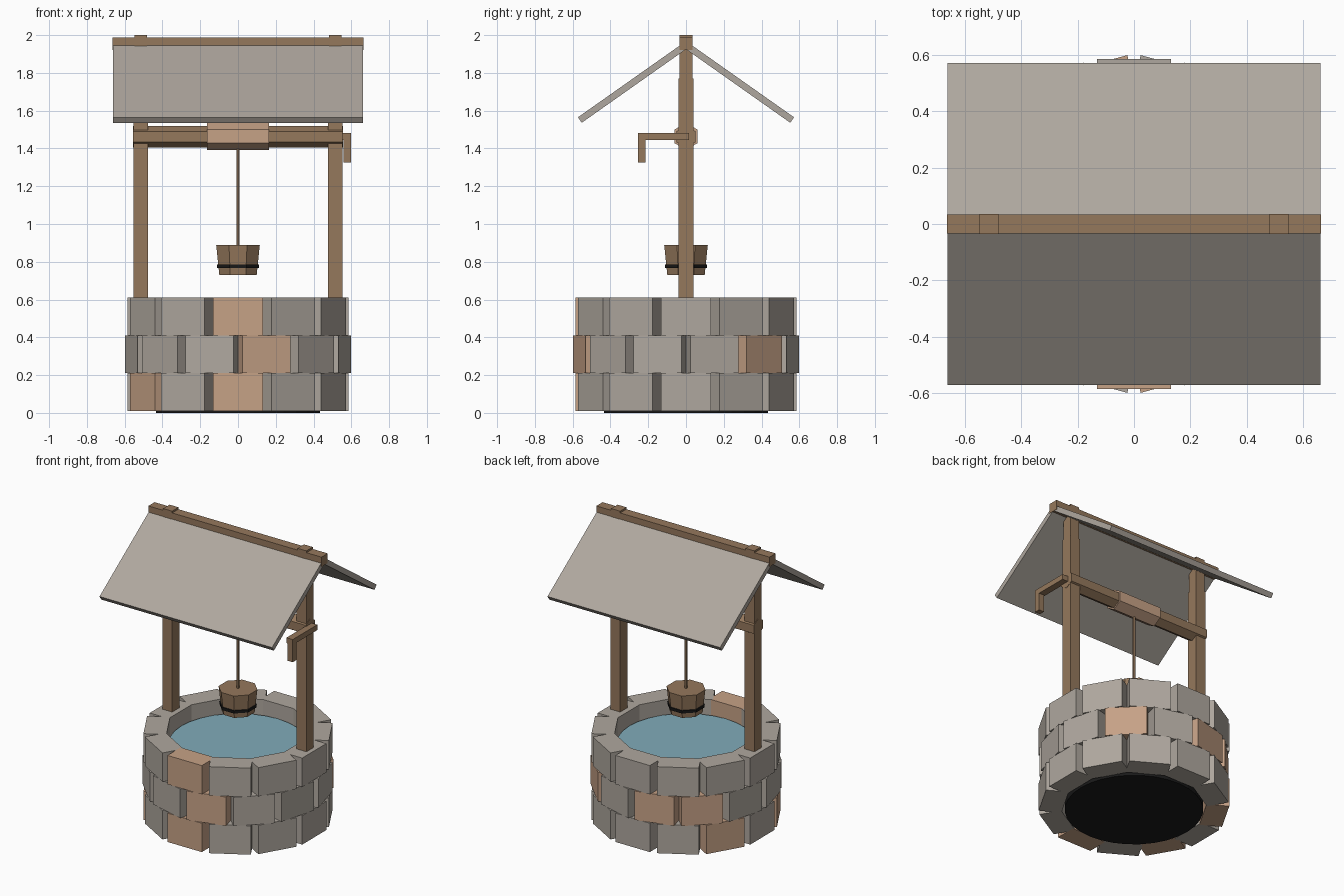
import bpy, bmesh
from math import radians, pi
from mathutils import Matrix, Vector

if "Cube" in bpy.data.objects:
    bpy.data.objects.remove(bpy.data.objects["Cube"])


def material(name, r, g, b):
    m = bpy.data.materials.new(name)
    m.use_nodes = True
    m.diffuse_color = (r, g, b, 1)
    bsdf = next(n for n in m.node_tree.nodes if n.type == 'BSDF_PRINCIPLED')
    bsdf.inputs["Base Color"].default_value = (r, g, b, 1)
    return m


GREY = material("grey_stone", 0.43, 0.39, 0.345)
TAN = material("tan_stone", 0.565, 0.36, 0.24)
WOOD = material("brown_wood", 0.30, 0.188, 0.107)
WATER = material("blue_water", 0.22, 0.41, 0.485)
BLACK = material("black_iron", 0.01, 0.01, 0.01)


def finish(bm, name, *mats):
    bmesh.ops.recalc_face_normals(bm, faces=bm.faces)
    mesh = bpy.data.meshes.new(name)
    bm.to_mesh(mesh)
    bm.free()
    for m in mats:
        mesh.materials.append(m)
    ob = bpy.data.objects.new(name, mesh)
    bpy.context.collection.objects.link(ob)
    return ob


def add_box(bm, low, high, turn=0.0):
    """Box between two corners, turned about the z axis."""
    low, high = Vector(low), Vector(high)
    mat = (Matrix.Rotation(turn, 4, 'Z') @ Matrix.Translation((low + high) / 2)
           @ Matrix.Diagonal((*(high - low), 1)))
    return bmesh.ops.create_cube(bm, size=1, matrix=mat)["verts"]


def box(name, mat, low, high):
    bm = bmesh.new()
    add_box(bm, low, high)
    return finish(bm, name, mat)


def drum(name, mats, sides, r1, r2, length, centre, rot=None):
    """Prism or tapered barrel along its own z axis."""
    bm = bmesh.new()
    place = Matrix.Translation(centre) @ (rot or Matrix())
    bmesh.ops.create_cone(bm, cap_ends=True, segments=sides, radius1=r1,
                          radius2=r2, depth=length, matrix=place)
    return finish(bm, name, *mats)


# Stone wall: three staggered courses of twelve blocks, a few of them tan
tan_angles = [{-90, 150, -150}, {-75, 45, 105, 135}, {-90}]
for course, tans in enumerate(tan_angles):
    bm = bmesh.new()
    z = 0.01 + 0.2 * course
    for i in range(12):
        angle = -180 + 30 * i + (15 if course == 1 else 0)
        is_tan = angle in tans or angle + 360 in tans
        verts = add_box(bm, (0.44, -0.132, z), (0.585, 0.132, z + 0.2), radians(angle))
        for face in {f for v in verts for f in v.link_faces}:
            face.material_index = int(is_tan)
    finish(bm, f"stone_course_{course + 1}", GREY, TAN)

# Dark basin with a water surface on top
basin = drum("water_basin", (BLACK, WATER), 32, 0.435, 0.435, 0.51, (0, 0, 0.255))
for poly in basin.data.polygons:
    poly.material_index = int(poly.normal.z > 0.9)

# Posts with slimmer tops
for side, x in (("left", 0.515), ("right", -0.515)):
    box(f"{side}_post", WOOD, (x - 0.038, -0.04, 0.55), (x + 0.038, 0.04, 1.77))
    box(f"{side}_post_top", WOOD, (x - 0.034, -0.035, 1.77), (x + 0.034, 0.035, 2.0))

# Roof slabs and ridge beam
for side, s in (("front", -1), ("back", 1)):
    profile = [(0.572, 1.565), (0.552, 1.536), (0, 1.925), (0, 1.968)]
    bm = bmesh.new()
    face = bm.faces.new([bm.verts.new((-0.662, s * y, z)) for y, z in profile])
    out = bmesh.ops.extrude_face_region(bm, geom=[face])["geom"]
    bmesh.ops.translate(bm, vec=(1.324, 0, 0),
                        verts=[v for v in out if isinstance(v, bmesh.types.BMVert)])
    finish(bm, f"{side}_roof_slab", GREY)
box("ridge_beam", WOOD, (-0.664, -0.034, 1.92), (0.664, 0.034, 1.987))

# Six-sided axle and winding drum, with a corner pointing forward
lay = Matrix.Rotation(pi / 2, 4, 'Y')
if abs((lay @ Vector((0, 1, 0))).y) < 0.9:
    lay = lay @ Matrix.Rotation(pi / 2, 4, 'Z')
lay = lay @ Matrix.Rotation(pi / 2, 4, 'Z')
drum("axle", (WOOD,), 6, 0.058, 0.058, 1.11, (0, 0, 1.462), lay)
drum("winding_drum", (TAN,), 6, 0.071, 0.071, 0.33, (0, 0, 1.464), lay)

# Crank handle
box("crank_arm", WOOD, (0.55, -0.255, 1.445), (0.598, 0.015, 1.482))
box("crank_grip", WOOD, (0.558, -0.255, 1.325), (0.598, -0.215, 1.46))

# Rope, bucket and its hoop
drum("rope", (WOOD,), 6, 0.009, 0.009, 0.56, (0, 0, 1.16))
flat_front = Matrix.Rotation(pi / 8, 4, 'Z')
drum("bucket", (WOOD,), 8, 0.107, 0.125, 0.16, (0, 0, 0.81), flat_front)
drum("bucket_hoop", (BLACK,), 8, 0.119, 0.121, 0.02, (0, 0, 0.776), flat_front)
